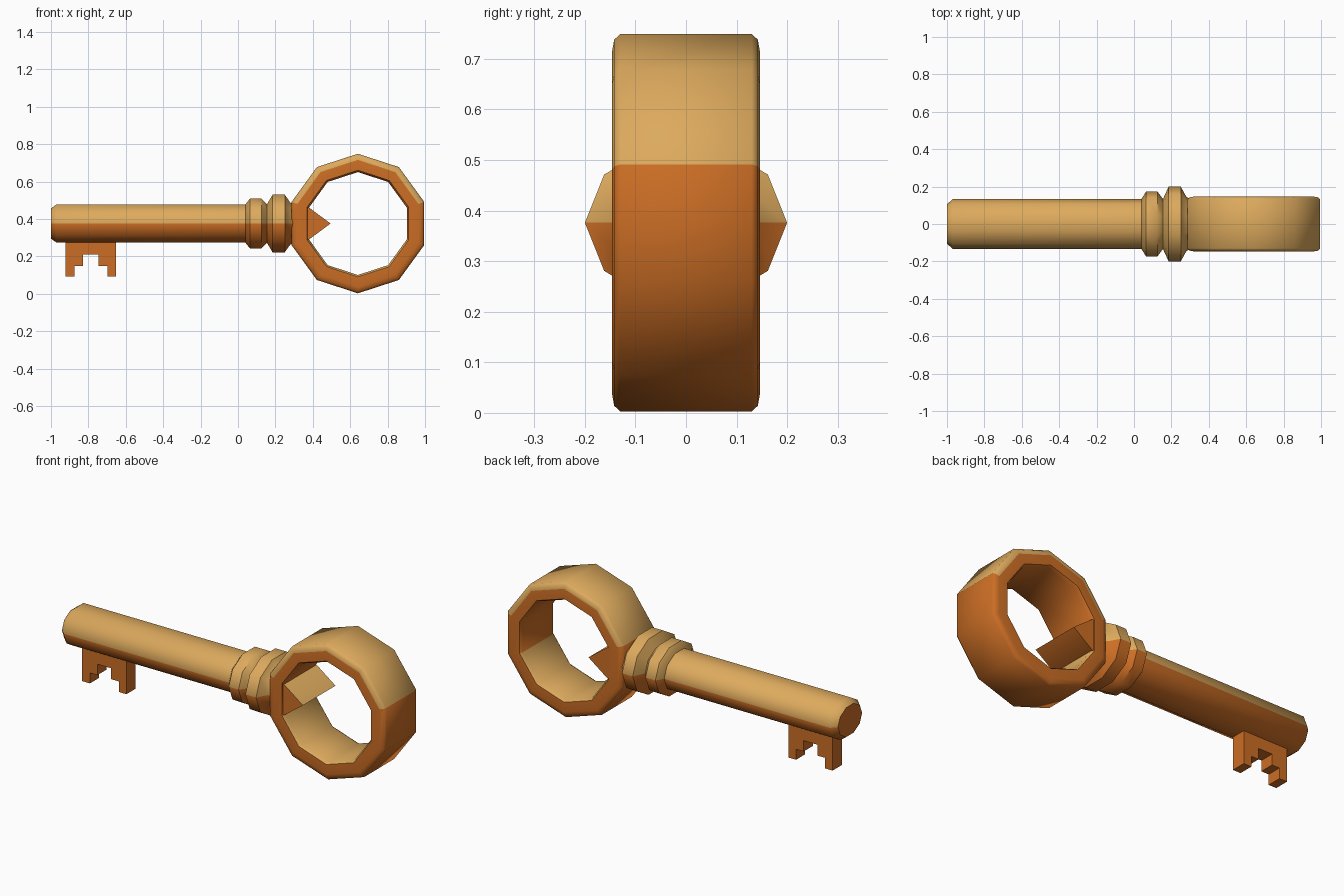
import bpy, bmesh, math

if "Cube" in bpy.data.objects:
    bpy.data.objects.remove(bpy.data.objects["Cube"])

def material(name, rgb):
    m = bpy.data.materials.new(name)
    m.diffuse_color = (*rgb, 1)
    m.use_nodes = True
    m.node_tree.nodes["Principled BSDF"].inputs["Base Color"].default_value = m.diffuse_color
    return m

GOLD = material("light gold", (0.72, 0.40, 0.11))
COPPER = material("orange copper", (0.60, 0.155, 0.018))
CZ = 0.376   # height of the key axis
N = 10       # sides of all round parts


def finish(bm, name, two_tone=True):
    """Upward faces are gold, all the others copper."""
    bmesh.ops.recalc_face_normals(bm, faces=bm.faces)
    bm.normal_update()
    for f in bm.faces:
        f.material_index = 0 if two_tone and f.normal.z > 0.03 else 1
    me = bpy.data.meshes.new(name)
    bm.to_mesh(me)
    bm.free()
    ob = bpy.data.objects.new(name, me)
    bpy.context.collection.objects.link(ob)
    me.materials.append(GOLD)
    me.materials.append(COPPER)
    bpy.ops.object.select_all(action='DESELECT')
    ob.select_set(True)
    bpy.context.view_layer.objects.active = ob
    bpy.ops.object.shade_smooth_by_angle(angle=math.radians(46))
    return ob


def bridge(bm, rings, closed):
    """Join successive vertex rings with quads."""
    pairs = list(zip(rings, rings[1:] + rings[:1]))
    for a, b in (pairs if closed else pairs[:-1]):
        for i in range(len(a)):
            j = (i + 1) % len(a)
            bm.faces.new((a[i], a[j], b[j], b[i]))


def turned(name, profile):
    """Profile of (x, radius) swept round the x axis, slightly flattened."""
    bm = bmesh.new()
    rings = [[bm.verts.new((x, r * math.cos(math.tau * i / N),
                            CZ + 0.81 * r * math.sin(math.tau * i / N)))
              for i in range(N)] for x, r in profile]
    bridge(bm, rings, False)
    bm.faces.new(rings[0])
    bm.faces.new(rings[-1])
    return finish(bm, name)


def plate(name, outline, half, two_tone=True):
    """Outline of (x, z) extruded along y."""
    bm = bmesh.new()
    rings = [[bm.verts.new((x, y, z)) for x, z in outline] for y in (-half, half)]
    bridge(bm, rings, False)
    bm.faces.new(rings[0])
    bm.faces.new(rings[1])
    return finish(bm, name, two_tone)


# Shaft with chamfered tip
turned("shaft", [(-1, 0.105), (-0.97, 0.133), (0.05, 0.133)])

# Double collar
turned("collar", [(0.04, 0.134), (0.065, 0.174), (0.125, 0.174), (0.155, 0.134),
                  (0.185, 0.2), (0.25, 0.2), (0.28, 0.145), (0.32, 0.125)])

# Ring handle: bevelled section of (radius, y) swept round the y axis
half = [(0.275, 0.13), (0.285, 0.146), (0.34, 0.146), (0.362, 0.142), (0.373, 0.13)]
section = half + [(r, -y) for r, y in reversed(half)]
bm = bmesh.new()
loops = []
for i in range(N):
    a = math.tau * i / N
    loops.append([bm.verts.new((0.641 + r * math.sin(a), y, CZ + r * math.cos(a)))
                  for r, y in section])
bridge(bm, loops, True)
finish(bm, "ring_handle")

# Wedge inside the ring
plate("ring_wedge", [(0.35, CZ - 0.085), (0.38, CZ - 0.085), (0.495, CZ),
                     (0.38, CZ + 0.085), (0.35, CZ + 0.085)], 0.142)

# Stepped bit, symmetrical about its middle
mid = -0.787
side = [(0.135, 0.31), (0.135, 0.092), (0.088, 0.092), (0.088, 0.15),
        (0.042, 0.15), (0.042, 0.21)]
plate("key_bit", [(mid + x, z) for x, z in side] +
      [(mid - x, z) for x, z in reversed(side)], 0.04, False)
